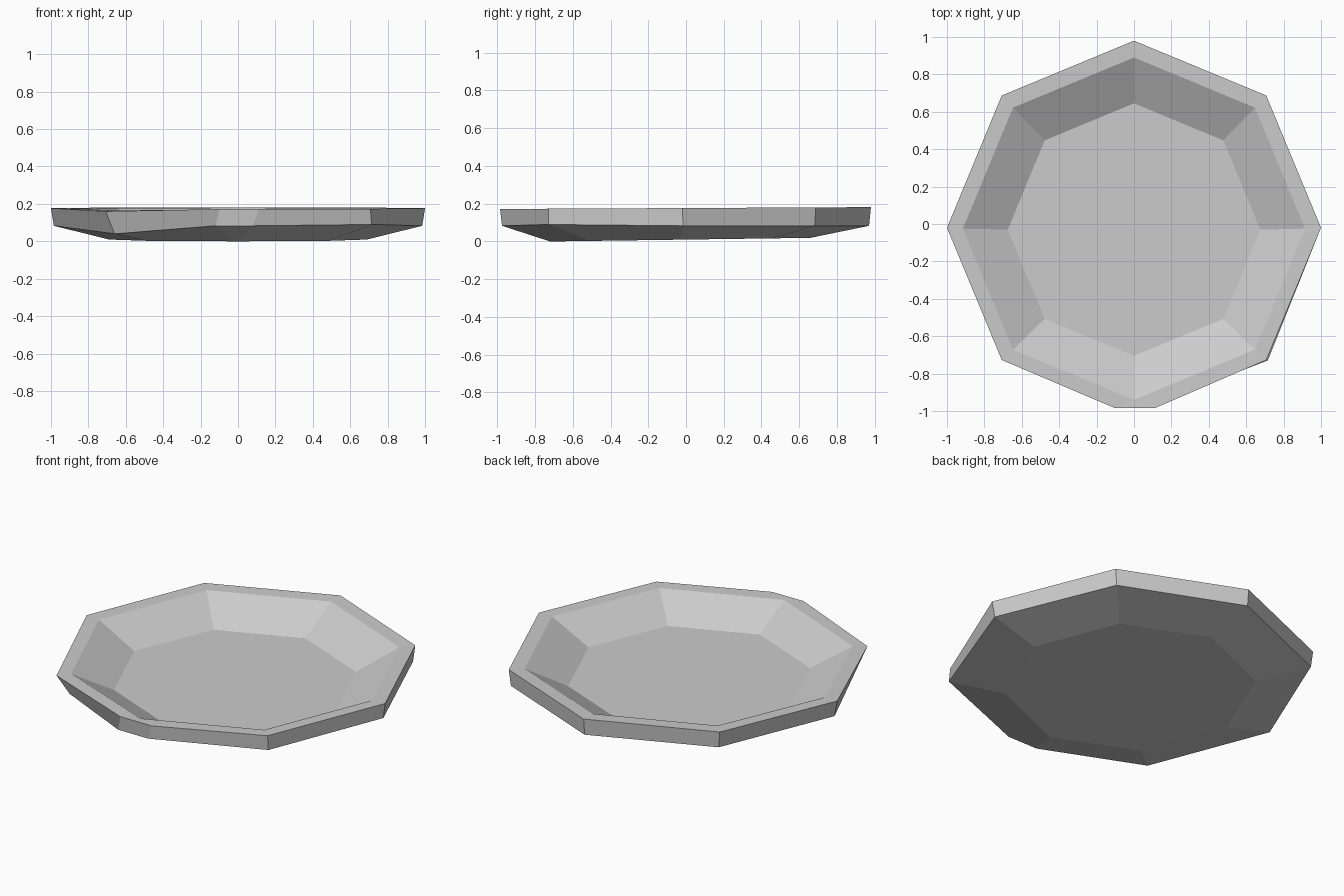
import bpy
import bmesh
from math import sin, cos, pi
from mathutils import Vector

cube = bpy.data.objects.get("Cube")
if cube:
    bpy.data.objects.remove(cube, do_unlink=True)

SIDES = 8
# column order runs counter-clockwise from the front; the front corner is doubled
COLUMNS = [0] + list(range(SIDES))
FRONT_LEFT_COL, FRONT_RIGHT_COL = 0, 1   # -x and +x halves of the front corner
NEAR_PLUS, NEAR_MINUS = 2, len(COLUMNS) - 1


def ring(radius, centre_y, height, tilt=0.0):
    """Octagon of points, slightly tilted from front to back."""
    points = []
    for step in COLUMNS:
        angle = 2 * pi * step / SIDES
        x = radius * sin(angle)
        y = centre_y - radius * cos(angle)
        points.append(Vector((x, y, height + tilt * y)))
    return points


def split_front(points, left_x, right_x, y):
    """Spread the doubled front corner into a short blunt edge."""
    points[FRONT_LEFT_COL].x, points[FRONT_RIGHT_COL].x = left_x, right_x
    for column in (FRONT_LEFT_COL, FRONT_RIGHT_COL):
        points[column].y = y


# outline of the dish, from the underside, over the rim, to the inner floor
underside = ring(0.69, -0.03, 0.01, tilt=0.014)
waist = ring(0.985, -0.015, 0.083)
rim_outer = ring(1.0, -0.02, 0.177, tilt=0.005)
rim_inner = ring(0.915, -0.025, 0.175, tilt=0.005)
floor = ring(0.675, -0.03, 0.05)

# hand-chipped irregularities at the front corners
split_front(waist, -0.12, 0.08, -0.975)
split_front(rim_outer, -0.1, 0.11, -0.985)
waist[NEAR_MINUS] = Vector((-0.66, -0.67, 0.04))
waist[NEAR_PLUS] = Vector((0.715, -0.73, 0.09))
rim_outer[NEAR_MINUS].z = 0.16
rim_inner[NEAR_MINUS].z = 0.165

# loft the rings and close both ends
bm = bmesh.new()
rings = [[bm.verts.new(p) for p in points]
         for points in (underside, waist, rim_outer, rim_inner, floor)]
count = len(COLUMNS)
for lower, upper in zip(rings, rings[1:]):
    for i in range(count):
        j = (i + 1) % count
        bm.faces.new((lower[i], lower[j], upper[j], upper[i]))
bm.faces.new(list(reversed(rings[0])))
bm.faces.new(rings[-1])
bmesh.ops.remove_doubles(bm, verts=bm.verts, dist=0.001)
bmesh.ops.recalc_face_normals(bm, faces=bm.faces)

mesh = bpy.data.meshes.new("plate")
bm.to_mesh(mesh)
bm.free()
plate = bpy.data.objects.new("plate", mesh)
bpy.context.collection.objects.link(plate)

# plain grey stoneware
grey = bpy.data.materials.new("stone grey")
grey.use_nodes = True
colour = (0.6, 0.6, 0.6, 1.0)
grey.diffuse_color = colour
for node in grey.node_tree.nodes:
    if node.type == "BSDF_PRINCIPLED":
        node.inputs["Base Color"].default_value = colour
mesh.materials.append(grey)
